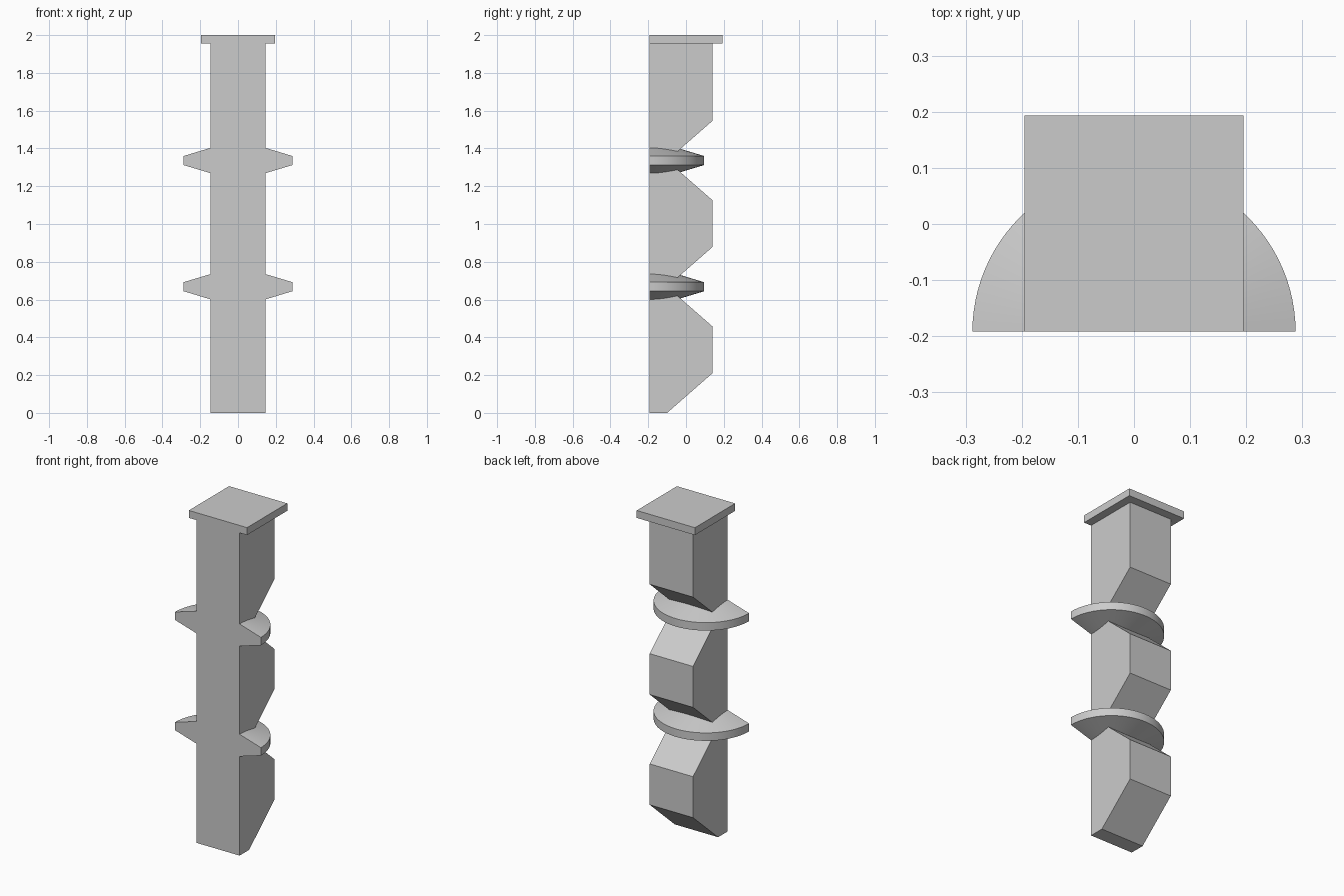
import bpy, math

cube = bpy.data.objects.get("Cube")
if cube:
    bpy.data.objects.remove(cube)

GREY = (0.6, 0.6, 0.6, 1)
stone = bpy.data.materials.new("light grey")
stone.use_nodes = True
stone.diffuse_color = GREY
stone.node_tree.nodes["Principled BSDF"].inputs["Base Color"].default_value = GREY

FRONT, BACK, NOTCH = -0.192, 0.14, -0.1   # depth positions
HALF_W = 0.145
JOINTS = (0.668, 1.336)                   # heights of the collars
BEVEL = 0.21
CAP_Z = 1.955


def add_mesh(name, verts, faces):
    mesh = bpy.data.meshes.new(name)
    mesh.from_pydata(verts, [], faces)
    mesh.materials.append(stone)
    obj = bpy.data.objects.new(name, mesh)
    bpy.context.collection.objects.link(obj)
    # consistent outward normals
    bpy.context.view_layer.objects.active = obj
    bpy.ops.object.select_all(action='DESELECT')
    obj.select_set(True)
    bpy.ops.object.mode_set(mode='EDIT')
    bpy.ops.mesh.select_all(action='SELECT')
    bpy.ops.mesh.normals_make_consistent(inside=False)
    bpy.ops.object.mode_set(mode='OBJECT')
    return obj


def extrude_profile(name, profile, half_width):
    """Extrude a (y, z) outline sideways, symmetric about x = 0."""
    n = len(profile)
    verts = [(x, y, z) for x in (-half_width, half_width) for y, z in profile]
    faces = [tuple(range(n)), tuple(range(n, 2 * n))]
    faces += [(i, (i + 1) % n, n + (i + 1) % n, n + i) for i in range(n)]
    return add_mesh(name, verts, faces)


# Column with a bevelled foot and a V notch across the back at each joint
outline = [(FRONT, 0), (NOTCH, 0), (BACK, BEVEL)]
for z in JOINTS:
    outline += [(BACK, z - BEVEL), (NOTCH, z), (BACK, z + BEVEL)]
outline += [(BACK, CAP_Z), (FRONT, CAP_Z)]
extrude_profile("column", outline, HALF_W)

# Square top slab
extrude_profile("top_slab", [(FRONT, CAP_Z), (0.193, CAP_Z), (0.193, 2), (FRONT, 2)], 0.195)


def half_collar(name, z, steps=48):
    """Half disc with conical top and underside, flat at the front."""
    upper = [(0, 0.11), (HALF_W, 0.067), (0.288, 0.024)]
    profile = upper + [(r, -h) for r, h in reversed(upper)]
    n = len(profile)
    verts = []
    for s in range(steps + 1):
        a = math.pi * s / steps
        verts += [(r * math.cos(a), FRONT + r * math.sin(a), z + h) for r, h in profile]
    faces = []
    for s in range(steps):
        for i in range(n - 1):
            a, b = s * n + i, (s + 1) * n + i
            if i == 0:
                faces.append((a, a + 1, b + 1))
            elif i == n - 2:
                faces.append((a, a + 1, b))
            else:
                faces.append((a, a + 1, b + 1, b))
    # flat front ends either side of the column
    for base in (0, steps * n):
        faces.append(tuple(base + i for i in range(1, n - 1)))
    obj = add_mesh(name, verts, faces)
    bpy.ops.object.shade_smooth_by_angle(angle=math.radians(12))
    return obj


for label, z in zip(("lower_collar", "upper_collar"), JOINTS):
    half_collar(label, z)
